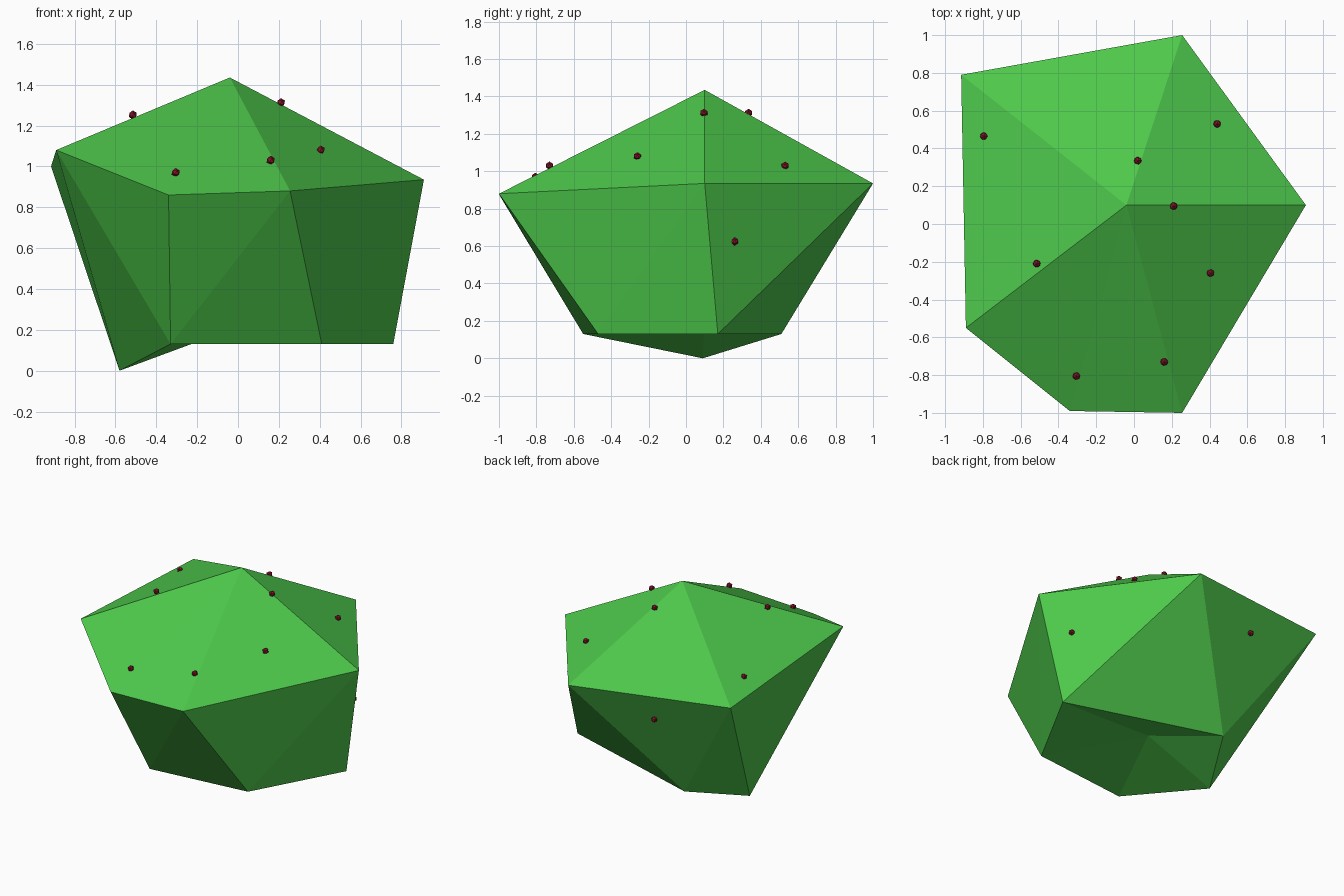
import bpy, bmesh

if "Cube" in bpy.data.objects:
    bpy.data.objects.remove(bpy.data.objects["Cube"])


def material(name, colour):
    m = bpy.data.materials.new(name)
    m.diffuse_color = (*colour, 1)
    m.use_nodes = True
    m.node_tree.nodes["Principled BSDF"].inputs["Base Color"].default_value = m.diffuse_color
    return m


def finish(bm, name, mat):
    bmesh.ops.recalc_face_normals(bm, faces=bm.faces[:])
    me = bpy.data.meshes.new(name)
    bm.to_mesh(me)
    bm.free()
    me.materials.append(mat)
    ob = bpy.data.objects.new(name, me)
    bpy.context.collection.objects.link(ob)
    return ob


leaf = material("leaf_green", (0.075, 0.58, 0.07))
red = material("berry_red", (0.25, 0.008, 0.025))

# Foliage: a squashed, irregular icosahedron made of two five-point rings and two poles
upper = [(0.91, 0.10, 0.935), (0.255, 1.0, 0.935), (-0.915, 0.79, 1.0),
         (-0.89, -0.55, 1.08), (0.255, -1.0, 0.88)]
lower = [(0.76, 0.17, 0.13), (-0.345, 0.51, 0.13), (-0.58, 0.09, 0.0),
         (-0.33, -0.55, 0.13), (0.41, -0.47, 0.13)]
bm = bmesh.new()
top = bm.verts.new((-0.04, 0.10, 1.435))
base = bm.verts.new((-0.04, 0.10, 0.20))
up = [bm.verts.new(p) for p in upper]
lo = [bm.verts.new(p) for p in lower]
for i in range(5):
    j = (i + 1) % 5
    bm.faces.new((top, up[i], up[j]))
    bm.faces.new((up[i], lo[i], up[j]))
    bm.faces.new((up[j], lo[i], lo[j]))
    bm.faces.new((base, lo[j], lo[i]))

# Extra front corner: split the front rim edge, pull it out, connect to its neighbours
rim = bm.edges.get((up[3], up[4]))
_, corner = bmesh.utils.edge_split(rim, up[3], 0.5)
corner.co = (-0.34, -0.99, 0.86)
for v in (top, lo[3]):
    bmesh.ops.connect_vert_pair(bm, verts=[corner, v])
finish(bm, "bush_foliage", leaf)

# Berries scattered on the surface
spots = [(-0.795, 0.465, 1.075), (0.02, 0.335, 1.312), (0.44, 0.53, 1.03),
         (0.21, 0.095, 1.312), (0.405, -0.26, 1.08), (0.16, -0.73, 1.03),
         (-0.305, -0.805, 0.97), (-0.515, -0.21, 1.252), (0.757, 0.26, 0.625),
         (-0.32, 0.825, 0.77)]
for n, p in enumerate(spots):
    bm = bmesh.new()
    bmesh.ops.create_icosphere(bm, subdivisions=1, radius=0.022)
    finish(bm, f"berry_{n + 1}", red).location = p
